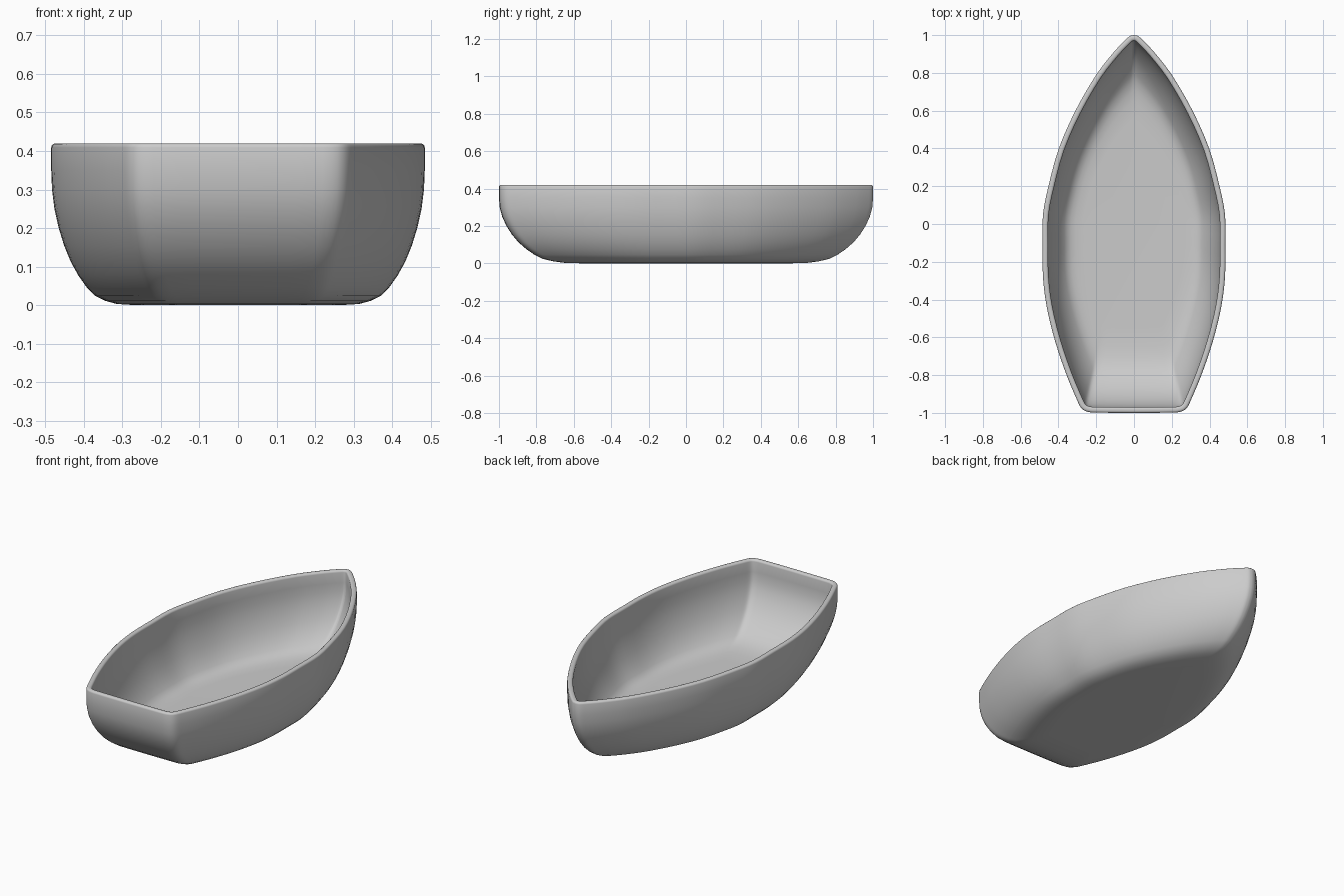
import bpy, bmesh
from mathutils import Vector

if "Cube" in bpy.data.objects:
    bpy.data.objects.remove(bpy.data.objects["Cube"])

# Half of the plan outline at the rim, bow to stern
HALF = [(0, 1.0), (0.02, 0.996), (0.042, 0.978), (0.105, 0.912), (0.20, 0.79),
        (0.31, 0.60), (0.398, 0.40), (0.453, 0.20), (0.482, 0.05), (0.484, -0.11),
        (0.482, -0.28), (0.462, -0.44), (0.418, -0.62), (0.357, -0.80),
        (0.298, -0.94), (0.281, -0.972), (0.258, -0.990), (0.22, -0.998), (0, -1.0)]

# Hull section: (plan scale, height) from keel to rim
SECTION = [(0.55, 0.0), (0.65, 0.003), (0.71, 0.011), (0.765, 0.024), (0.81, 0.046),
           (0.855, 0.077), (0.895, 0.112), (0.93, 0.153), (0.96, 0.20),
           (0.983, 0.25), (0.996, 0.30), (1.0, 0.35), (1.0, 0.42)]


def smooth_points(pts, steps):
    """Catmull-Rom curve through the points."""
    pts = [Vector(p) for p in pts]
    out = []
    for i in range(len(pts) - 1):
        a, b = pts[max(i - 1, 0)], pts[i]
        c, d = pts[i + 1], pts[min(i + 2, len(pts) - 1)]
        # Limit the tangents so uneven spacing does not overshoot
        length = (c - b).length
        m0, m1 = (c - a) / 2, (d - b) / 2
        m0 = m0.normalized() * min(m0.length, length)
        m1 = m1.normalized() * min(m1.length, length)
        for k in range(steps):
            t = k / steps
            out.append(b * (2*t**3 - 3*t**2 + 1) + m0 * (t**3 - 2*t**2 + t)
                       + c * (3*t**2 - 2*t**3) + m1 * (t**3 - t**2))
    out.append(pts[-1])
    return out


# Mirror the half outline into a closed loop
right = smooth_points(HALF, 3)
outline = right + [Vector((-p.x, p.y)) for p in right[-2:0:-1]]

# Loft the hull skin from the section rings
bm = bmesh.new()
rings = [[bm.verts.new((p.x * s, p.y * s, z)) for p in outline] for s, z in SECTION]
n = len(outline)
for low, high in zip(rings, rings[1:]):
    for i in range(n):
        j = (i + 1) % n
        bm.faces.new((low[i], low[j], high[j], high[i]))
bm.faces.new(rings[0])
bmesh.ops.recalc_face_normals(bm, faces=bm.faces)
bottom = min(bm.faces, key=lambda f: f.calc_center_median().z)
if bottom.normal.z > 0:
    bmesh.ops.reverse_faces(bm, faces=bm.faces)
mesh = bpy.data.meshes.new("boat_hull")
bm.to_mesh(mesh)
bm.free()
hull = bpy.data.objects.new("boat_hull", mesh)
bpy.context.collection.objects.link(hull)

# Wall thickness and a softened rim
wall = hull.modifiers.new("wall", 'SOLIDIFY')
wall.thickness = 0.03
wall.offset = -1
rim = hull.modifiers.new("rim", 'BEVEL')
rim.width = 0.011
rim.segments = 3
rim.limit_method = 'ANGLE'
rim.angle_limit = 1.0

bpy.context.view_layer.objects.active = hull
hull.select_set(True)
bpy.ops.object.shade_smooth()
